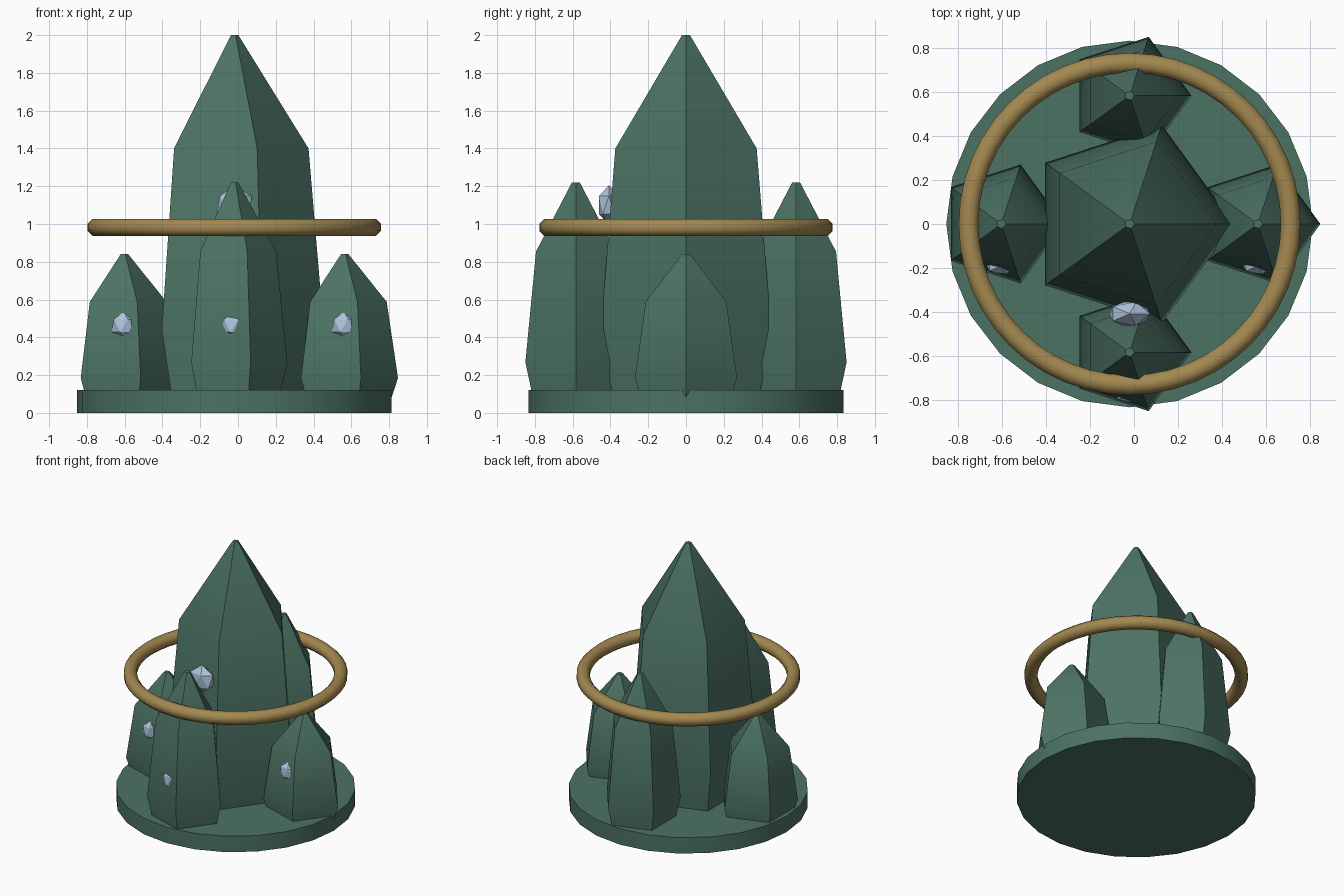
import bpy
import bmesh
import math

if "Cube" in bpy.data.objects:
    bpy.data.objects.remove(bpy.data.objects["Cube"], do_unlink=True)

CX = -0.02  # centre axis of the cluster


def material(name, rgb, roughness=0.6):
    mat = bpy.data.materials.new(name)
    mat.use_nodes = True
    color = (*rgb, 1.0)
    mat.diffuse_color = color
    bsdf = mat.node_tree.nodes["Principled BSDF"]
    bsdf.inputs["Base Color"].default_value = color
    bsdf.inputs["Roughness"].default_value = roughness
    return mat


green = material("deep_green", (0.072, 0.17, 0.127))
gold = material("antique_gold", (0.37, 0.25, 0.08))
ice = material("pale_ice_blue", (0.42, 0.55, 0.72))


def add_mesh(name, bm, mat, smooth_angle=None):
    """Turn a bmesh into an object with one material and optional smoothing."""
    bmesh.ops.recalc_face_normals(bm, faces=bm.faces)
    mesh = bpy.data.meshes.new(name)
    bm.to_mesh(mesh)
    bm.free()
    mesh.materials.append(mat)
    obj = bpy.data.objects.new(name, mesh)
    bpy.context.collection.objects.link(obj)
    if smooth_angle is not None:
        bpy.ops.object.select_all(action="DESELECT")
        obj.select_set(True)
        bpy.context.view_layer.objects.active = obj
        bpy.ops.object.shade_smooth_by_angle(angle=math.radians(smooth_angle))
    return obj


def lathe(bm, profile, sides, x=0.0, y=0.0):
    """Stack regular polygon rings of (radius, height) and cap both ends."""
    rings = []
    for radius, z in profile:
        angles = [math.tau * i / sides for i in range(sides)]
        rings.append([bm.verts.new((x + radius * math.cos(a),
                                    y + radius * math.sin(a), z)) for a in angles])
    for low, high in zip(rings, rings[1:]):
        for i in range(sides):
            j = (i + 1) % sides
            bm.faces.new((low[i], low[j], high[j], high[i]))
    bm.faces.new(rings[0][::-1])
    bm.faces.new(rings[-1])


def crystal(name, x, y, height, radius, waist):
    """Five-sided crystal: narrow foot, wide belly, shoulder and blunt tip."""
    bm = bmesh.new()
    profile = [(radius * waist, 0.004), (radius, 0.22 * height),
               (radius * waist, 0.7 * height), (0.022, height)]
    lathe(bm, profile, 5, x, y)
    add_mesh(name, bm, green, 32)


def gem(name, x, y, z, radius):
    """Flattened faceted gem set into a crystal face."""
    bm = bmesh.new()
    bmesh.ops.create_icosphere(bm, subdivisions=1, radius=radius)
    bmesh.ops.scale(bm, vec=(1, 0.6, 1), verts=bm.verts)
    bmesh.ops.translate(bm, vec=(x, y, z), verts=bm.verts)
    add_mesh(name, bm, ice)


# Round base slab
bm = bmesh.new()
lathe(bm, [(0.833, 0), (0.833, 0.122)], 24, CX)
add_mesh("base", bm, green, 32)

# Crystals: one tall centre, four around it
D = 0.583
crystal("main_crystal", CX, 0, 2.0, 0.474, 0.83)
crystal("front_crystal", CX, -D, 1.22, 0.281, 0.79)
crystal("back_crystal", CX, D, 1.22, 0.281, 0.79)
crystal("left_crystal", CX + D, 0, 0.84, 0.284, 0.79)
crystal("right_crystal", CX - D, 0, 0.84, 0.284, 0.79)

# Gems on the front faces
gem("main_gem", CX, -0.408, 1.1, 0.105)
gem("front_gem", CX, -D - 0.19, 0.462, 0.075)
gem("left_gem", CX + D, -0.19, 0.462, 0.075)
gem("right_gem", CX - D, -0.19, 0.462, 0.075)

# Floating ring with an eight-sided section
bm = bmesh.new()
SEG, SEC = 48, 8
rows = []
for i in range(SEG):
    a = math.tau * i / SEG
    row = []
    for k in range(SEC):
        t = math.tau * (k + 0.5) / SEC
        r = 0.732 + 0.0485 * math.cos(t)
        row.append(bm.verts.new((CX + r * math.cos(a), r * math.sin(a),
                                 0.982 + 0.0485 * math.sin(t))))
    rows.append(row)
for i in range(SEG):
    p, q = rows[i], rows[(i + 1) % SEG]
    for k in range(SEC):
        m = (k + 1) % SEC
        bm.faces.new((p[k], q[k], q[m], p[m]))
add_mesh("ring", bm, gold, 60)
